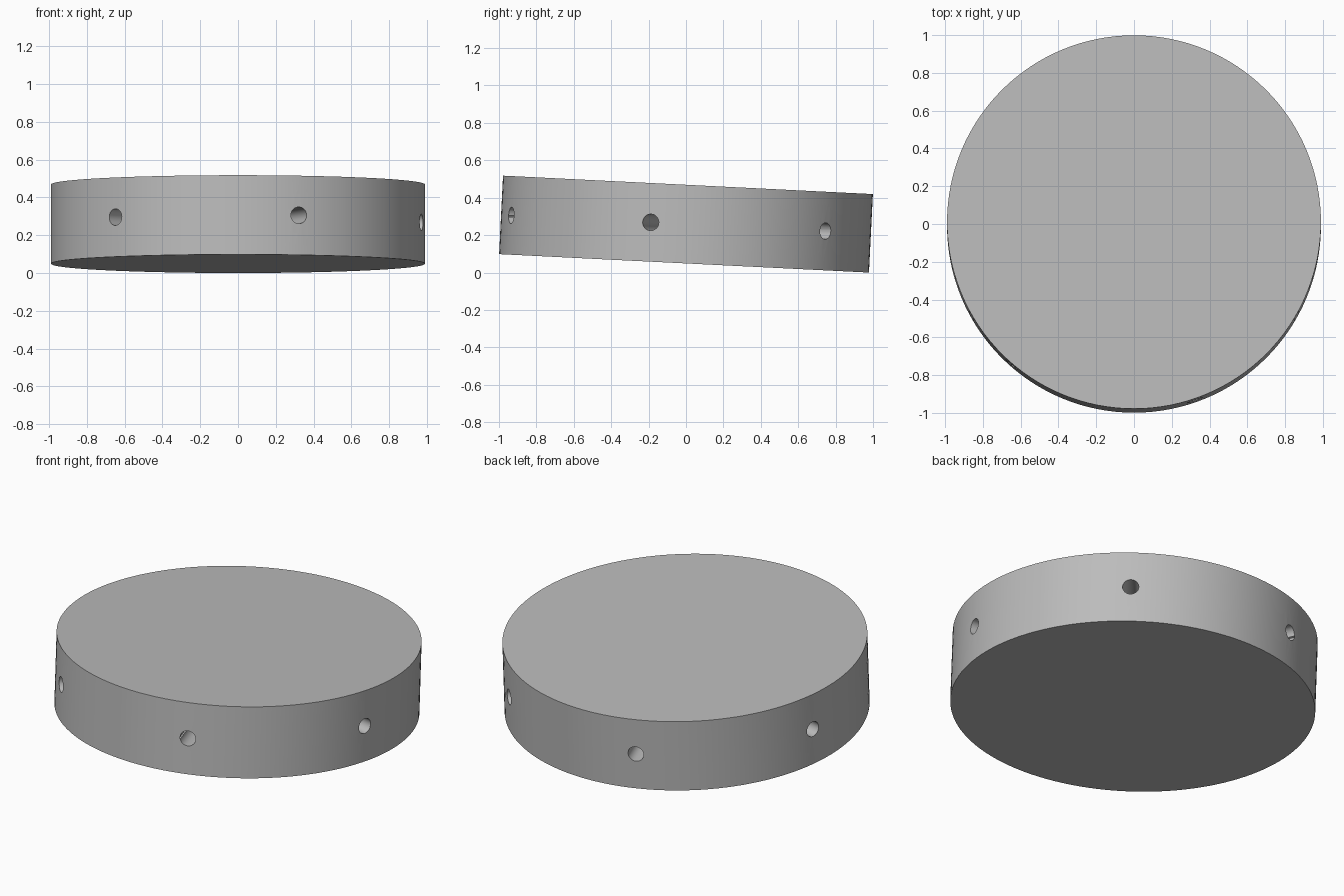
import bpy
from math import radians, sin, cos

cube = bpy.data.objects.get("Cube")
if cube:
    bpy.data.objects.remove(cube, do_unlink=True)

RADIUS, HEIGHT = 0.99, 0.42
HOLE_RADIUS = 0.044
TILT = radians(-2.85)
# Height of the tilted centre so that the lowest rim point rests on the floor
CENTRE_Z = HEIGHT / 2 * cos(TILT) + RADIUS * abs(sin(TILT))

grey = bpy.data.materials.new("light grey")
grey.use_nodes = True
colour = (0.5, 0.5, 0.5, 1)
grey.diffuse_color = colour
grey.node_tree.nodes["Principled BSDF"].inputs["Base Color"].default_value = colour


def cylinder(name, radius, depth, sides, rotation=(0, 0, 0)):
    bpy.ops.mesh.primitive_cylinder_add(vertices=sides, radius=radius, depth=depth,
                                        rotation=rotation)
    obj = bpy.context.object
    obj.name = name
    obj.data.materials.append(grey)
    return obj


# Solid round disc
disc = cylinder("disc", RADIUS, HEIGHT, 128)

# Three crossing bores give six evenly spaced holes around the rim
for i in range(3):
    angle = radians(-11 + 60 * i)
    bore = cylinder("bore_cutter", HOLE_RADIUS, 3 * RADIUS, 32, (0, radians(90), angle))
    bore.hide_render = True
    cut = disc.modifiers.new("bore", "BOOLEAN")
    cut.operation = "DIFFERENCE"
    cut.solver = "EXACT"
    cut.object = bore
    bpy.context.view_layer.objects.active = disc
    bpy.ops.object.modifier_apply(modifier=cut.name)
    bpy.data.objects.remove(bore, do_unlink=True)

# Smooth the rim and bores, keeping the edges crisp
bpy.ops.object.select_all(action="DESELECT")
disc.select_set(True)
bpy.context.view_layer.objects.active = disc
bpy.ops.object.shade_smooth_by_angle(angle=radians(30))

# Tilt the disc so the front sits higher than the back
disc.rotation_euler.x = TILT
disc.location.z = CENTRE_Z
